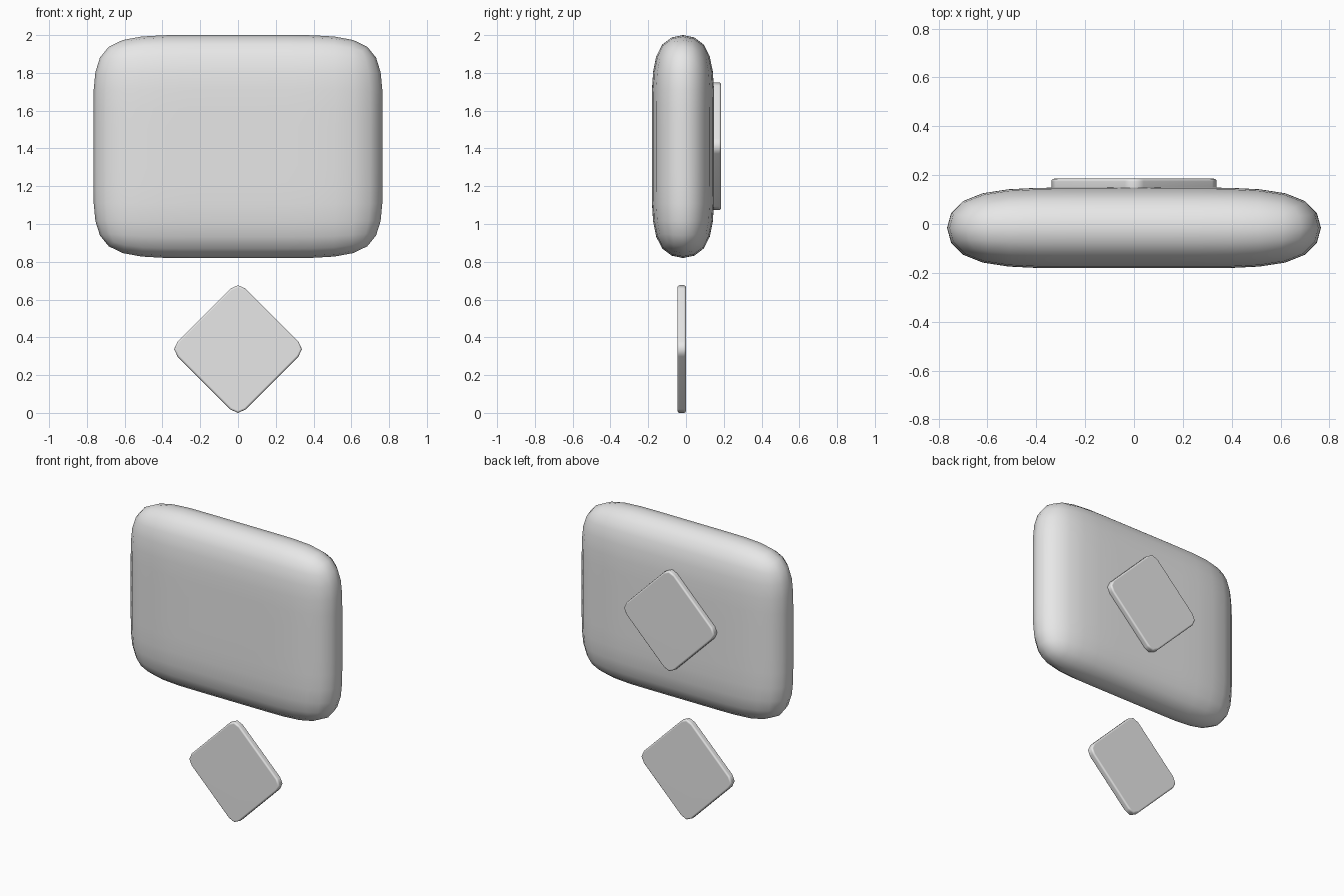
import bpy, bmesh
from mathutils import Matrix, Vector

if "Cube" in bpy.data.objects:
    bpy.data.objects.remove(bpy.data.objects["Cube"])

grey = bpy.data.materials.new("light grey")
grey.diffuse_color = (0.8, 0.8, 0.8, 1)
grey.use_nodes = True
grey.node_tree.nodes["Principled BSDF"].inputs["Base Color"].default_value = grey.diffuse_color


def add_object(name, bm):
    bmesh.ops.recalc_face_normals(bm, faces=bm.faces)
    for f in bm.faces:
        f.smooth = True
    mesh = bpy.data.meshes.new(name)
    bm.to_mesh(mesh)
    bm.free()
    mesh.materials.append(grey)
    ob = bpy.data.objects.new(name, mesh)
    bpy.context.collection.objects.link(ob)
    return ob


# Pillow-like body: box cage cut into thirds along x and z, then subdivided
def pillow_body():
    ax, ay, az = 0.787, 0.165, 0.607
    bm = bmesh.new()
    bmesh.ops.create_cube(bm, size=2, matrix=Matrix.Diagonal((ax, ay, az, 1)))
    for axis, half in ((Vector((1, 0, 0)), ax), (Vector((0, 0, 1)), az)):
        for side in (-1, 1):
            bmesh.ops.bisect_plane(bm, geom=bm.verts[:] + bm.edges[:] + bm.faces[:],
                                   plane_co=axis * side * half / 3, plane_no=axis)
    ob = add_object("pillow_body", bm)
    ob.location = (0, -0.016, 1.41)
    sub = ob.modifiers.new("smooth", 'SUBSURF')
    sub.levels = sub.render_levels = 2


# Thin diamond plate with blunt corners and softened rims
def diamond_plate(name, y, z):
    corner = [(0.32, -0.04), (0.338, 0.0), (0.32, 0.04)]
    outline = []
    for turn in range(4):
        outline += corner
        corner = [(-v, u) for u, v in corner]
    bm = bmesh.new()
    base = bm.faces.new([bm.verts.new((u, -0.0225, v)) for u, v in outline])
    ext = bmesh.ops.extrude_face_region(bm, geom=[base])
    top = [g for g in ext["geom"] if isinstance(g, bmesh.types.BMVert)]
    bmesh.ops.translate(bm, verts=top, vec=(0, 0.045, 0))
    if not base.is_valid or len(bm.faces) < 14:
        bm.faces.new([v for v in bm.verts if v not in top])
    rims = [e for e in bm.edges if abs(e.verts[0].co.y - e.verts[1].co.y) < 1e-4]
    bmesh.ops.bevel(bm, geom=rims, offset=0.011, segments=3, profile=0.5,
                    affect='EDGES', clamp_overlap=True)
    ob = add_object(name, bm)
    ob.location = (0, y, z)
    ob.modifiers.new("weighted", 'WEIGHTED_NORMAL')


pillow_body()
diamond_plate("lower_plate", -0.0225, 0.338)
diamond_plate("back_plate", 0.163, 1.412)
